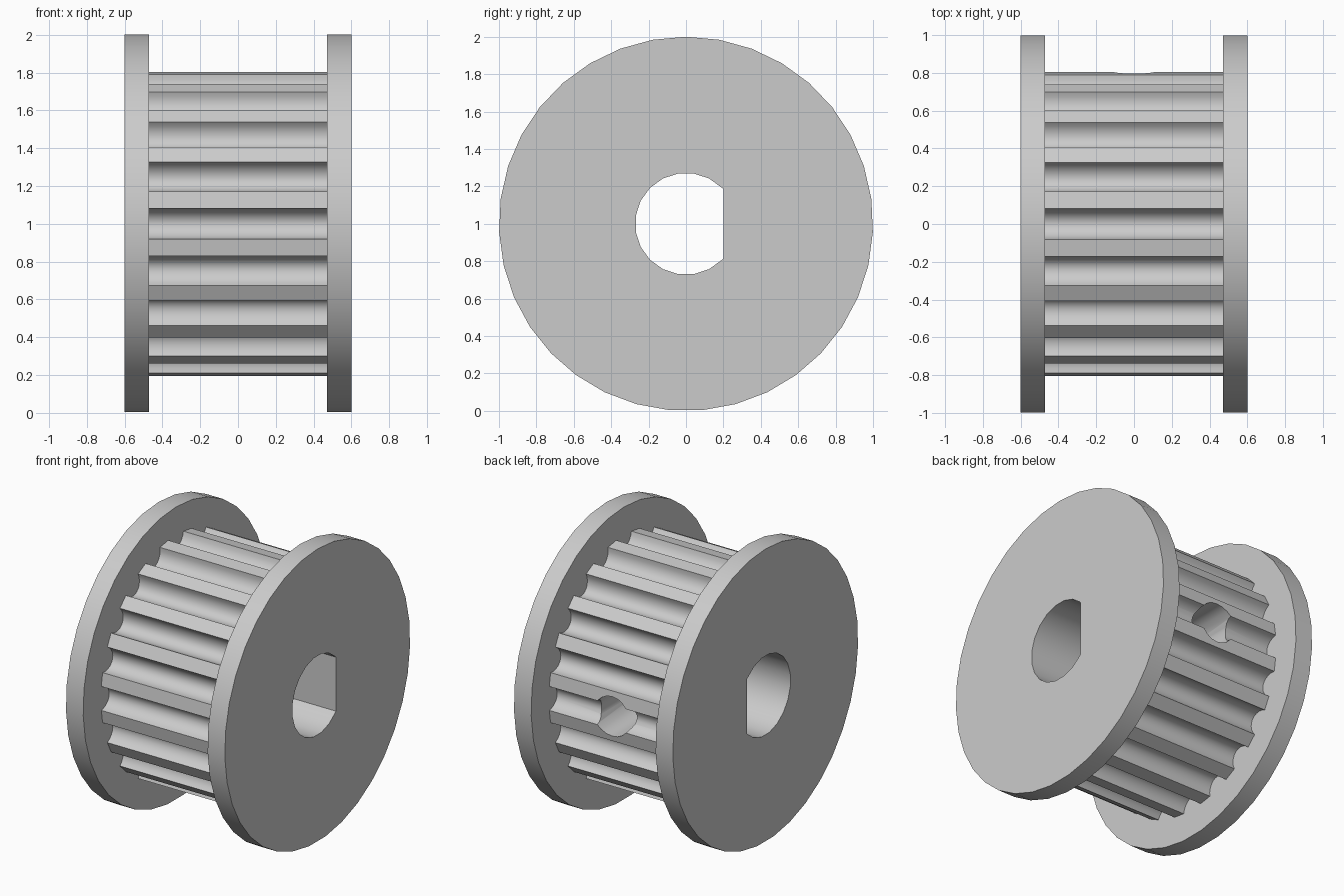
import bpy, bmesh, math
from mathutils import Matrix

if "Cube" in bpy.data.objects:
    bpy.data.objects.remove(bpy.data.objects["Cube"])

AXIS_Z = 1.0
metal = bpy.data.materials.new("light grey")
metal.diffuse_color = (0.6, 0.6, 0.6, 1)
metal.use_nodes = True
metal.node_tree.nodes["Principled BSDF"].inputs["Base Color"].default_value = metal.diffuse_color


def prism(name, profile, lo, hi):
    """Extrude a (y, z) profile along x, around the pulley axis."""
    bm = bmesh.new()
    face = bm.faces.new([bm.verts.new((lo, y, z + AXIS_Z)) for y, z in profile])
    ext = bmesh.ops.extrude_face_region(bm, geom=[face])
    moved = [v for v in ext["geom"] if isinstance(v, bmesh.types.BMVert)]
    bmesh.ops.translate(bm, verts=moved, vec=(hi - lo, 0, 0))
    bmesh.ops.recalc_face_normals(bm, faces=bm.faces)
    mesh = bpy.data.meshes.new(name)
    bm.to_mesh(mesh)
    bm.free()
    mesh.materials.append(metal)
    ob = bpy.data.objects.new(name, mesh)
    bpy.context.collection.objects.link(ob)
    return ob


def polar(r, deg):
    a = math.radians(deg)
    return r * math.cos(a), r * math.sin(a)


def combine(target, other, operation):
    mod = target.modifiers.new(operation, 'BOOLEAN')
    mod.object, mod.operation, mod.solver = other, operation, 'EXACT'
    bpy.context.view_layer.objects.active = target
    bpy.ops.object.modifier_apply(modifier=mod.name)
    bpy.data.objects.remove(other)


# Toothed drum: 20 rounded grooves
R, DEPTH, HALF, STEPS = 0.808, 0.09, 5.8, 10
drum = []
for k in range(20):
    for i in range(STEPS + 1):
        t = math.pi * i / STEPS
        drum.append(polar(R - DEPTH * math.sin(t), 18 * k - HALF * math.cos(t)))
pulley = prism("toothed_pulley", drum, -0.53, 0.53)

# Two flanges
rim = [polar(1.0, 90 + 360 * i / 35) for i in range(35)]
for lo, hi in ((-0.6, -0.47), (0.47, 0.6)):
    combine(pulley, prism("flange", rim, lo, hi), 'UNION')

# D-shaped bore, flat towards the back
flat = math.degrees(math.acos(0.2 / 0.272))
bore = [polar(0.272, flat)]
bore += [polar(0.272, a) for a in range(45, 316, 18) if flat < a - 1 and a + 1 < 360 - flat]
bore += [polar(0.272, -flat)]
combine(pulley, prism("bore_cutter", bore, -0.8, 0.8), 'DIFFERENCE')

# Set screw hole from the back into the bore
hole = prism("screw_cutter", [polar(0.135, 360 * i / 20) for i in range(20)], 0.1, 1.1)
hole.data.transform(Matrix.Translation((0, 0, AXIS_Z)) @ Matrix.Rotation(math.pi / 2, 4, 'Z')
                    @ Matrix.Translation((0, 0, -AXIS_Z)))
combine(pulley, hole, 'DIFFERENCE')

# Smooth curved walls, crisp edges
bpy.ops.object.select_all(action='DESELECT')
pulley.select_set(True)
bpy.context.view_layer.objects.active = pulley
bpy.ops.object.shade_smooth_by_angle(angle=math.radians(30))
